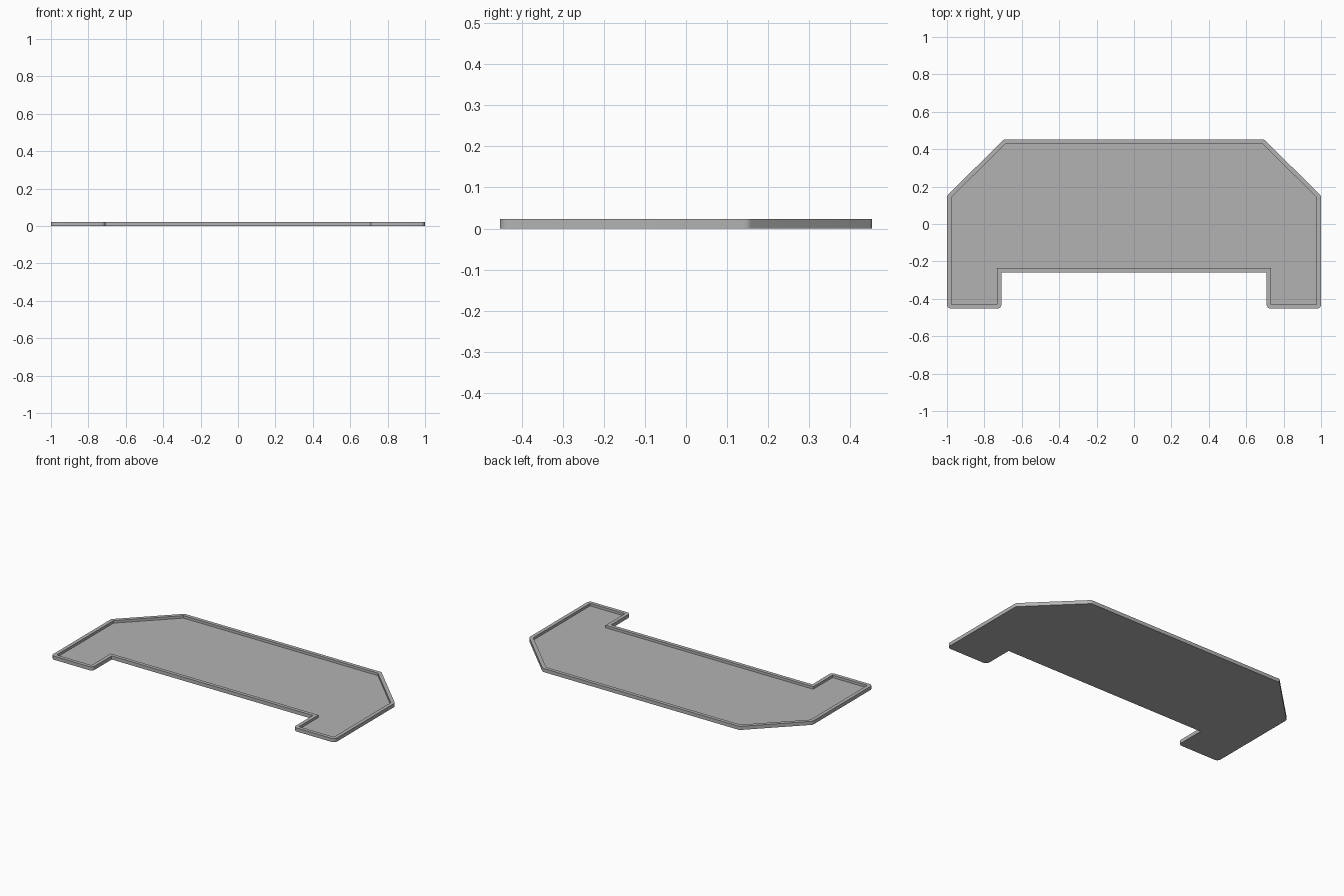
import bpy, bmesh, math
from mathutils import Vector

RIM, HEIGHT, FLOOR = 0.023, 0.023, 0.007
ARC_STEPS = 6

cube = bpy.data.objects.get("Cube")
if cube:
    bpy.data.objects.remove(cube)

grey = bpy.data.materials.new("light grey")
grey.use_nodes = True
colour = (0.45, 0.45, 0.45, 1)
grey.diffuse_color = colour
grey.node_tree.nodes["Principled BSDF"].inputs["Base Color"].default_value = colour

# Inside edge of the rim, anticlockwise: right half mirrored to the left
half = [(0.732, -0.236), (0.732, -0.43), (0.977, -0.43), (0.977, 0.142), (0.685, 0.43)]
inner = [Vector(p) for p in half] + [Vector((-x, y)) for x, y in reversed(half)]


def outward(a, b):
    d = (b - a).normalized()
    return Vector((d.y, -d.x))


def outer_corner(i):
    """Outside points around one inner corner: an arc, or a mitre at a notch."""
    p = inner[i]
    n1 = outward(inner[i - 1], p)
    n2 = outward(p, inner[(i + 1) % len(inner)])
    if n1.cross(n2) < 0:
        return [p + (n1 + n2) * RIM / (1 + n1.dot(n2))]
    turn = math.atan2(n1.cross(n2), n1.dot(n2))
    start = math.atan2(n1.y, n1.x)
    angles = [start + turn * k / ARC_STEPS for k in range(ARC_STEPS + 1)]
    return [p + RIM * Vector((math.cos(a), math.sin(a))) for a in angles]


corners = [outer_corner(i) for i in range(len(inner))]
bm = bmesh.new()


def ring(points, z):
    return [bm.verts.new((p.x, p.y, z)) for p in points]


def wall(lower, upper):
    for i in range(len(lower)):
        j = (i + 1) % len(lower)
        bm.faces.new((lower[i], lower[j], upper[j], upper[i]))


# Underside and outer wall
outline = [p for c in corners for p in c]
bottom, top = ring(outline, 0), ring(outline, HEIGHT)
bm.faces.new(bottom[::-1])
wall(bottom, top)

# Recessed floor and inner wall
floor, lip = ring(inner, FLOOR), ring(inner, HEIGHT)
bm.faces.new(floor)
wall(lip, floor)

# Flat top of the rim: a corner fan, then a straight strip
start = 0
for i, c in enumerate(corners):
    end = start + len(c) - 1
    for k in range(start, end):
        bm.faces.new((lip[i], top[k], top[k + 1]))
    bm.faces.new((lip[i], top[end], top[(end + 1) % len(top)], lip[(i + 1) % len(lip)]))
    start = end + 1

bmesh.ops.recalc_face_normals(bm, faces=bm.faces)
mesh = bpy.data.meshes.new("tray")
bm.to_mesh(mesh)
bm.free()
mesh.materials.append(grey)
tray = bpy.data.objects.new("tray", mesh)
bpy.context.collection.objects.link(tray)

bpy.context.view_layer.objects.active = tray
tray.select_set(True)
bpy.ops.object.shade_smooth_by_angle(angle=math.radians(30))
